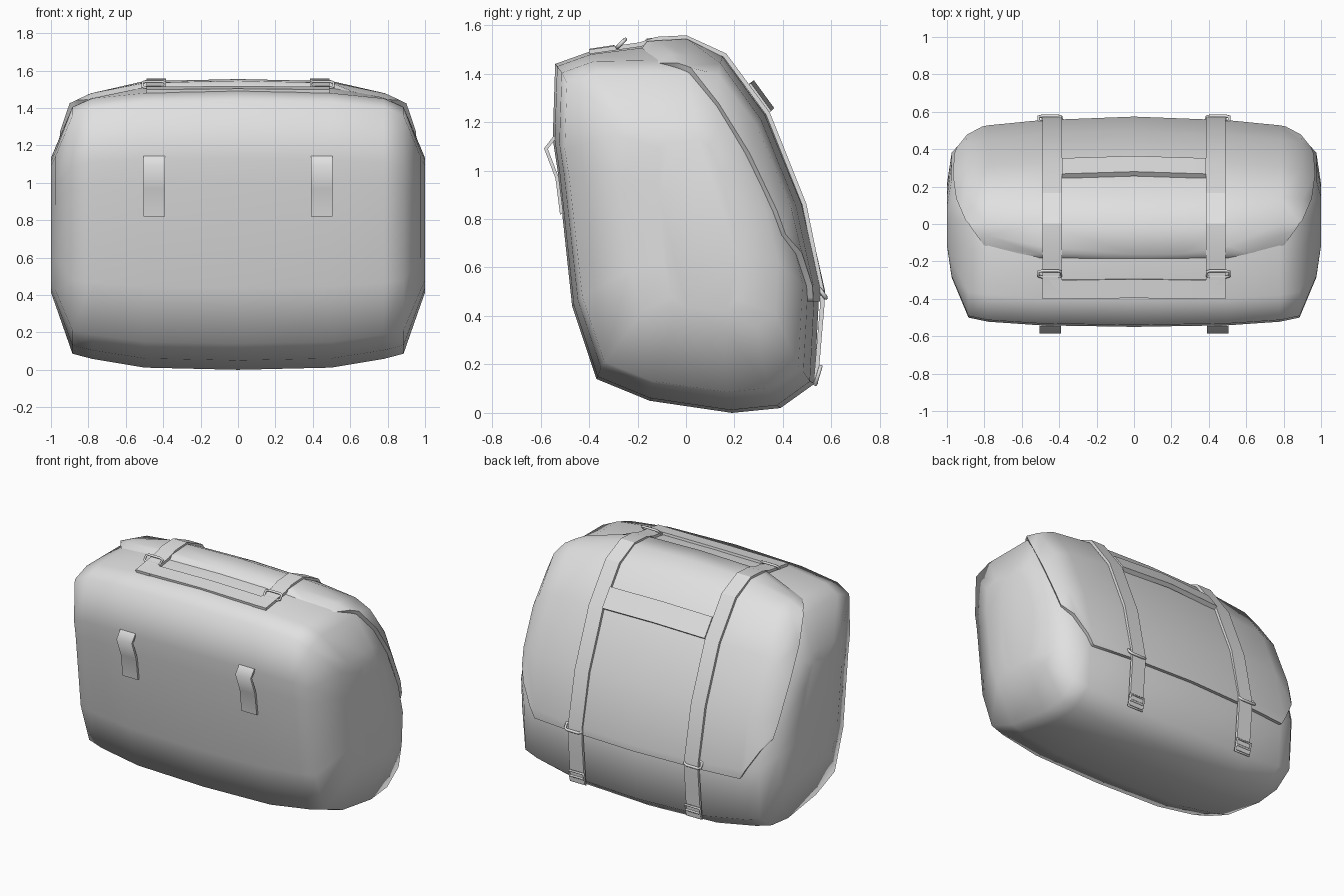
import bpy, bmesh, math
from mathutils import Vector

cube = bpy.data.objects.get("Cube")
if cube:
    bpy.data.objects.remove(cube, do_unlink=True)

grey = bpy.data.materials.new("plain_grey")
grey.use_nodes = True
grey.diffuse_color = (0.75, 0.75, 0.75, 1)
for node in grey.node_tree.nodes:
    if node.type == 'BSDF_PRINCIPLED':
        node.inputs["Base Color"].default_value = (0.75, 0.75, 0.75, 1)


def finish(name, bm, angle, thickness=0, offset=0):
    """Turn a bmesh into an object, optionally thickened, with smooth shading."""
    mesh = bpy.data.meshes.new(name)
    bm.to_mesh(mesh)
    bm.free()
    mesh.materials.append(grey)
    obj = bpy.data.objects.new(name, mesh)
    bpy.context.collection.objects.link(obj)
    bpy.ops.object.select_all(action='DESELECT')
    obj.select_set(True)
    bpy.context.view_layer.objects.active = obj
    if thickness:
        mod = obj.modifiers.new("thickness", 'SOLIDIFY')
        mod.thickness = thickness
        mod.offset = offset
        mod.use_even_offset = True
        bpy.ops.object.modifier_apply(modifier=mod.name)
    bpy.ops.object.shade_smooth_by_angle(angle=math.radians(angle))
    return obj


def ribbon(name, path, xs, thickness, bow=0, angle=20):
    """Strip of cloth following a (y, z) path, spread over the x positions."""
    bm = bmesh.new()
    mid = (xs[0] + xs[-1]) / 2
    half = abs(xs[-1] - xs[0]) / 2
    rows = []
    for y, z in path:
        rows.append([bm.verts.new((x, y + bow * (1 - abs(x - mid) / half),
                                   z + bow * (1 - abs(x - mid) / half))) for x in xs])
    for a, b in zip(rows, rows[1:]):
        for i in range(len(xs) - 1):
            bm.faces.new((a[i], a[i + 1], b[i + 1], b[i]))
    return finish(name, bm, angle, thickness)


def loop(name, centre, tilt, width, height, wire, crossbar=False):
    """Rectangular wire loop; its height runs along tilt in the yz plane."""
    c = Vector(centre)
    u = Vector((width / 2, 0, 0))
    v = Vector((0, *tilt)).normalized() * height / 2
    curve = bpy.data.curves.new(name, 'CURVE')
    curve.dimensions = '3D'
    curve.bevel_depth = wire
    curve.bevel_resolution = 1
    cut = 0.7
    ring = [(-1, -cut), (-cut, -1), (cut, -1), (1, -cut),
            (1, cut), (cut, 1), (-cut, 1), (-1, cut)]
    if crossbar:
        ring = [(-1, -1), (1, -1), (1, 1), (-1, 1)]
    paths = [(ring, True)]
    if crossbar:
        paths.append(([(-1, 0), (1, 0)], False))
    for pts, closed in paths:
        spline = curve.splines.new('POLY')
        spline.points.add(len(pts) - 1)
        for p, (a, b) in zip(spline.points, pts):
            p.co = (*(c + u * a + v * b), 1)
        spline.use_cyclic_u = closed
    curve.materials.append(grey)
    obj = bpy.data.objects.new(name, curve)
    bpy.context.collection.objects.link(obj)


# Bag body: one side profile, scaled down towards the rounded ends
profile = [(-0.54, 1.44), (-0.40, 1.49), (-0.15, 1.522), (0.0, 1.53), (0.14, 1.46),
           (0.315, 1.225), (0.47, 0.855), (0.55, 0.5), (0.53, 0.12), (0.39, 0.02),
           (0.19, 0), (-0.15, 0.05), (-0.37, 0.14), (-0.47, 0.44), (-0.53, 1.0), (-0.55, 1.13)]
# x, front scale, back scale, upper scale, height limit, lower scale, y shift
stations = [(0, 1, 1, 1, 2, 1, 0),
            (0.5, 0.985, 0.965, 0.985, 2, 0.985, 0),
            (0.78, 0.95, 0.915, 0.945, 1.455, 0.925, 0),
            (0.885, 0.91, 0.875, 0.88, 1.405, 0.89, 0),
            (0.975, 0.60, 0.61, 0.55, 2, 0.56, 0.045),
            (1.0, 0.3, 0.3, 0.47, 2, 0.47, 0.05)]


def section(x, front, back, upper, limit, lower, shift):
    for y, z in profile:
        h = z - 0.78
        yield (x, y * (back if y > 0 else front) + shift,
               min(limit, 0.78 + h * (upper if h > 0 else lower)))


full = [(-x, *rest) for x, *rest in stations[:0:-1]] + stations
body = bmesh.new()
rings = [[body.verts.new(p) for p in section(*st)] for st in full]
n = len(profile)
for a, b in zip(rings, rings[1:]):
    for i in range(n):
        j = (i + 1) % n
        body.faces.new((a[i], a[j], b[j], b[i]))
body.faces.new(rings[0])
body.faces.new(rings[-1])
bmesh.ops.recalc_face_normals(body, faces=body.faces)

# Cover flap: the top and back of the body, trimmed, tapered at the front, thickened
flap = body.copy()
front, sweep = 0.585, 0.12
cuts = [((0, 1, 0.5), front, True), ((0, 0, 1), 0.46, True)]
for s in (-1, 1):
    swept = (-s * sweep, 1, 0.5)
    cuts += [(swept, front - sweep / 2, True), (swept, front + 0.055 - sweep / 2, False),
             ((-s, 1, 0.5), -0.17, True), ((-s * 1.7, 0, 1), 0.46 - 0.77 * 1.7, True)]
for normal, d, trim in cuts:
    no = Vector(normal)
    bmesh.ops.bisect_plane(flap, geom=flap.verts[:] + flap.edges[:] + flap.faces[:],
                           plane_co=no * d / no.length_squared, plane_no=no,
                           clear_inner=trim)
for v in flap.verts:
    rim = front + sweep * max(0, abs(v.co.x) - 0.5)
    if abs(v.co.y + 0.5 * v.co.z - rim) < 0.001:
        v.co.z -= 0.025
finish("bag_body", body, 75)
finish("cover_flap", flap, 60, 0.024, 1)

# Straps, their fittings and the front carry loops, on both sides
strap_path = [(-0.40, 1.490), (-0.19, 1.520), (-0.12, 1.543), (0.0, 1.549), (0.16, 1.476),
              (0.338, 1.235), (0.488, 0.86), (0.562, 0.5), (0.562, 0.44),
              (0.55, 0.3), (0.535, 0.12)]
carry_path = [(-0.54, 1.14), (-0.578, 1.09), (-0.532, 0.97), (-0.513, 0.82)]
for side, s in (("left", 1), ("right", -1)):
    ribbon(side + "_strap", strap_path, [s * 0.385, s * 0.49], 0.018)
    ribbon(side + "_carry_loop", carry_path, [s * 0.39, s * 0.505], 0.014, angle=75)
    loop(side + "_top_ring", (s * 0.45, -0.267, 1.525), (0.7, 0.7), 0.12, 0.046, 0.008)
    loop(side + "_back_ring", (s * 0.45, 0.562, 0.495), (0.6, -0.8), 0.12, 0.05, 0.009)
    loop(side + "_buckle", (s * 0.438, 0.545, 0.155), (0.3, 1), 0.11, 0.08, 0.008, True)

# Strips joining the two straps at the top front and across the back
ribbon("front_strip", [(-0.40, 1.490), (-0.30, 1.505)], [-0.49, 0, 0.49], 0.016, 0.005)
ribbon("back_crossbar", [(0.256, 1.352), (0.340, 1.237)], [-0.385, 0, 0.385], 0.03, 0.012)
